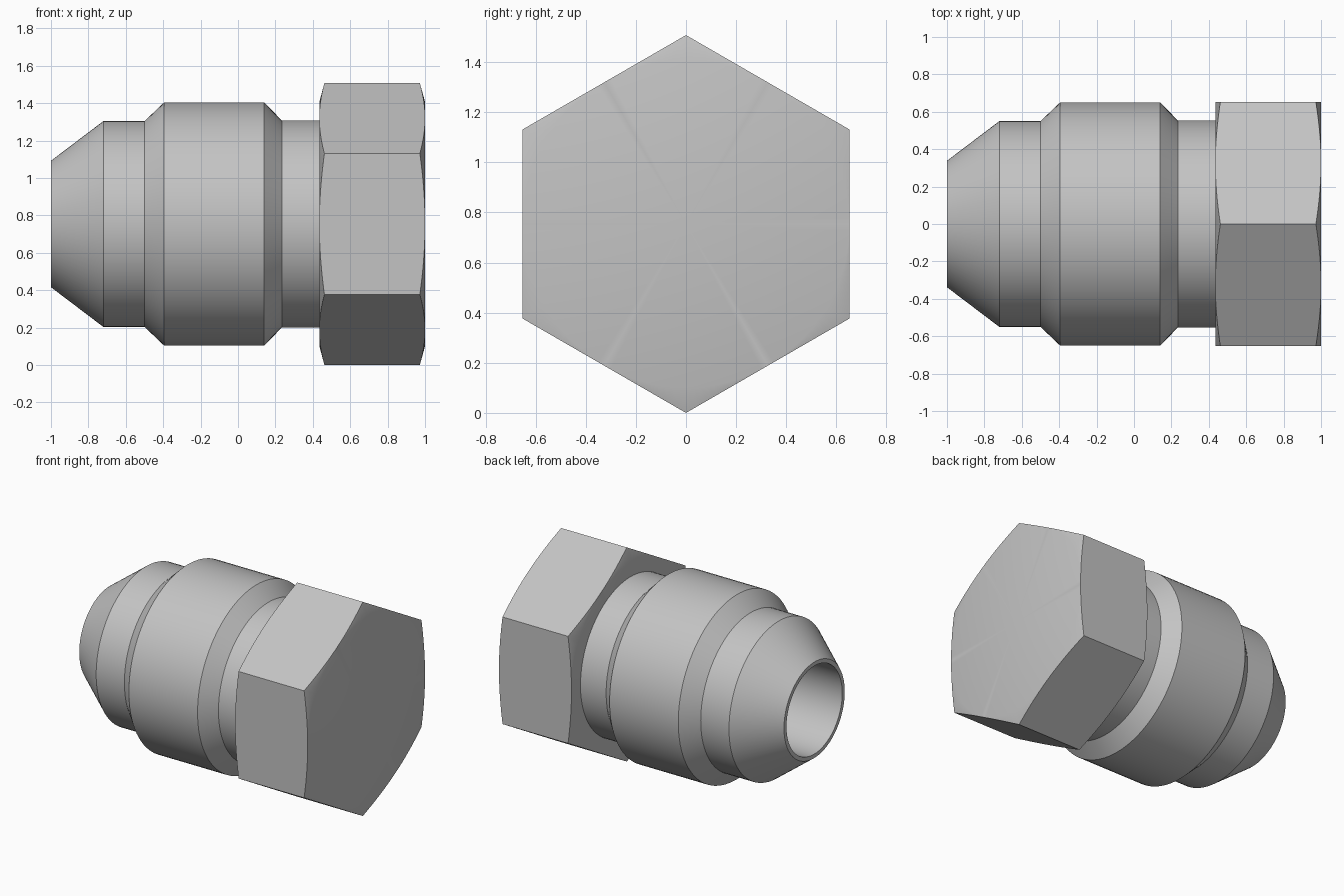
import bpy, bmesh, math
from mathutils import Matrix, Vector

if "Cube" in bpy.data.objects:
    bpy.data.objects.remove(bpy.data.objects["Cube"])

AXIS_Z = 0.754      # height of the turning axis
FLAT = 0.653        # hexagon centre to flat
CORNER = 0.754      # hexagon centre to corner

steel = bpy.data.materials.new("plain_steel")
steel.use_nodes = True
grey = (0.55, 0.55, 0.55, 1)
steel.diffuse_color = grey
steel.node_tree.nodes["Principled BSDF"].inputs["Base Color"].default_value = grey


def finish(name, bm):
    bmesh.ops.recalc_face_normals(bm, faces=bm.faces)
    mesh = bpy.data.meshes.new(name)
    bm.to_mesh(mesh)
    bm.free()
    mesh.materials.append(steel)
    obj = bpy.data.objects.new(name, mesh)
    bpy.context.collection.objects.link(obj)
    obj.location.z = AXIS_Z
    return obj


def lathe(name, profile, steps=96):
    """Turn (x, radius) points around the x axis."""
    bm = bmesh.new()
    verts = [bm.verts.new((x, 0, r)) for x, r in profile]
    edges = [bm.edges.new(pair) for pair in zip(verts, verts[1:])]
    bmesh.ops.spin(bm, geom=verts + edges, cent=(0, 0, 0), axis=(1, 0, 0),
                   angle=math.tau, steps=steps, use_merge=True)
    bmesh.ops.remove_doubles(bm, verts=bm.verts, dist=1e-5)
    return finish(name, bm)


def smooth(obj):
    bpy.ops.object.select_all(action="DESELECT")
    obj.select_set(True)
    bpy.context.view_layer.objects.active = obj
    bpy.ops.object.shade_smooth_by_angle(angle=math.radians(30))


# Turned body with blind bore, tapered nose, collar and neck
body = lathe("turned_body", [
    (0.40, 0), (0.40, 0.31), (-1, 0.31), (-1, 0.338), (-0.72, 0.55),
    (-0.5, 0.55), (-0.395, 0.65), (0.14, 0.65), (0.235, 0.553), (0.436, 0.553)])
smooth(body)

# Hexagonal head, points up and down
bm = bmesh.new()
bmesh.ops.create_cone(bm, cap_ends=True, segments=6, radius1=CORNER, radius2=CORNER,
                      depth=0.8, matrix=Matrix.Translation((0.717, 0, 0))
                      @ Matrix.Rotation(math.pi / 2, 4, "Y"))
if max(v.co.z for v in bm.verts) < CORNER - 0.01:
    bmesh.ops.rotate(bm, verts=bm.verts, cent=(0, 0, 0),
                     matrix=Matrix.Rotation(math.pi / 6, 3, "X"))
head = finish("hex_head", bm)

# Chamfer both ends of the head with a turned cutter
cutter = lathe("chamfer_cutter", [
    (0.435, 0), (0.435, FLAT), (0.467, 0.773), (0.967, 0.773), (1, FLAT), (1, 0)], 144)
cutter.hide_render = True
bpy.context.view_layer.objects.active = head
mod = head.modifiers.new("chamfer", "BOOLEAN")
mod.operation = "INTERSECT"
mod.solver = "EXACT"
mod.object = cutter
bpy.ops.object.modifier_apply(modifier=mod.name)
bpy.data.objects.remove(cutter)
smooth(head)
